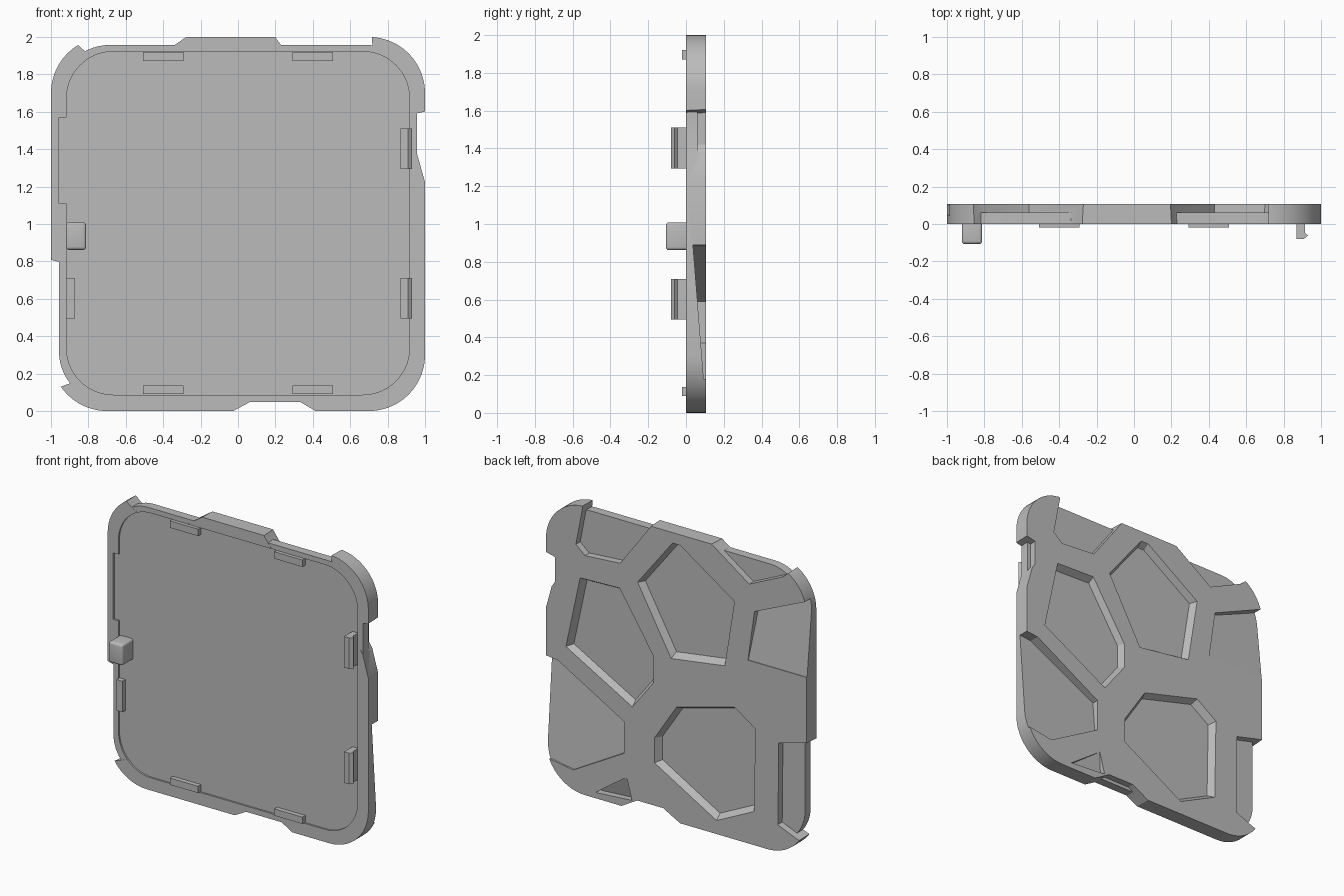
import bpy, bmesh
from math import sin, cos, pi

cube = bpy.data.objects.get("Cube")
if cube:
    bpy.data.objects.remove(cube, do_unlink=True)

BACK = 0.107    # rear face of the ridges
FLOOR = 0.062   # rear face of the thin base panel

grey = bpy.data.materials.new("matte grey")
grey.use_nodes = True
grey.diffuse_color = (0.5, 0.5, 0.5, 1)
grey.node_tree.nodes["Principled BSDF"].inputs["Base Color"].default_value = (0.5, 0.5, 0.5, 1)


def loft(name, loop_a, loop_b):
    """Closed solid between two matching loops of 3D points."""
    bm = bmesh.new()
    a = [bm.verts.new(p) for p in loop_a]
    b = [bm.verts.new(p) for p in loop_b]
    bm.faces.new(a)
    bm.faces.new(b[::-1])
    for i in range(len(a)):
        j = (i + 1) % len(a)
        bm.faces.new((a[i], b[i], b[j], a[j]))
    bmesh.ops.recalc_face_normals(bm, faces=bm.faces)
    mesh = bpy.data.meshes.new(name)
    bm.to_mesh(mesh)
    bm.free()
    mesh.materials.append(grey)
    ob = bpy.data.objects.new(name, mesh)
    bpy.context.collection.objects.link(ob)
    return ob


def slab(name, pts, y0, y1):
    """Extrude an (x, z) outline along y."""
    return loft(name, [(x, y0, z) for x, z in pts], [(x, y1, z) for x, z in pts])


def box(name, x0, x1, y0, y1, z0, z1):
    return slab(name, [(x0, z0), (x1, z0), (x1, z1), (x0, z1)], y0, y1)


def pocket(pts, floor, taper=1.0):
    """Cutter whose floor outline shrinks and whose depth may follow z."""
    cx = sum(p[0] for p in pts) / len(pts)
    cz = sum(p[1] for p in pts) / len(pts)
    low = [(cx + (x - cx) * taper, floor(z), cz + (z - cz) * taper) for x, z in pts]
    return loft("cutter", low, [(x, BACK + 0.006, z) for x, z in pts])


def rounded(half, z0, z1, r, n=14):
    pts = []
    corners = [(half - r, z1 - r), (r - half, z1 - r), (r - half, z0 + r), (half - r, z0 + r)]
    for k, (cx, cz) in enumerate(corners):
        for i in range(n + 1):
            t = pi / 2 * (k + i / n)
            pts.append((cx + r * cos(t), cz + r * sin(t)))
    return pts


def boolean(target, tool, operation):
    mod = target.modifiers.new("boolean", "BOOLEAN")
    mod.operation = operation
    mod.solver = "EXACT"
    mod.object = tool
    tool.hide_render = True
    bpy.context.view_layer.objects.active = target
    bpy.ops.object.modifier_apply(modifier=mod.name)
    bpy.data.objects.remove(tool, do_unlink=True)


def smooth(ob):
    bpy.ops.object.select_all(action="DESELECT")
    ob.select_set(True)
    bpy.context.view_layer.objects.active = ob
    bpy.ops.object.shade_smooth_by_angle(angle=0.4)


# Ridge layer, broken open where cells run off the edge
panel = slab("panel", rounded(1, 0, 2, 0.3), 0, BACK)
edge_cells = [
    [(0.72, 2.1), (0.72, 1.98), (0.77, 1.72), (0.7, 1.66), (0.43, 1.68), (0.2, 1.99), (0.14, 2.1)],
    [(-0.2, 2.1), (-0.27, 2), (-0.56, 1.8), (-0.82, 1.92), (-0.91, 2.0), (-0.91, 2.1)],
    [(-0.786, 0.76), (-0.98, 0.81), (-1.1, 0.84), (-1.1, 0.07), (-0.9, 0.14), (-0.78, 0.19)],
    [(-0.1, -0.05), (-0.03, 0), (0.1, 0.07), (0.3, 0.07), (0.42, 0), (0.5, -0.05)],
    [(1.1, 1.63), (0.93, 1.59), (0.93, 1.42), (0.955, 1.38), (1.0, 1.22), (1.1, 0.95)],
]
for pts in edge_cells:
    boolean(panel, pocket(pts, lambda z: -0.05, 0.97), "DIFFERENCE")

# Thin base behind the ridges
boolean(panel, slab("base", rounded(0.957, 0.047, 1.957, 0.27), 0.001, FLOOR), "UNION")

# Closed cells with sloping walls
closed_cells = [
    [(0.74, 1.5), (0.435, 1.51), (0.17, 1.1), (0.17, 0.92), (0.335, 0.705), (0.85, 0.99)],
    [(0.3, 1.585), (0.03, 1.93), (-0.03, 1.93), (-0.45, 1.65), (-0.375, 1.18), (0.04, 1.12)],
    [(0, 0.8), (-0.45, 0.92), (-0.61, 0.81), (-0.6, 0.23), (-0.31, 0.09), (0.17, 0.365), (0.17, 0.54)],
]
for pts in closed_cells:
    boolean(panel, pocket(pts, lambda z: FLOOR - 0.002, 0.92), "DIFFERENCE")

# Cells whose floors ramp up to the rear face
ramped = [
    ([(1.1, 0.9), (0.91, 0.88), (0.4, 0.59), (0.4, 0.37), (0.79, 0.15), (1.1, 0.2)],
     lambda z: 0.04 + (0.85 - z) * 0.08),
    ([(-0.6, 1.62), (-1.1, 1.84), (-1.1, 1.27), (-0.55, 1.27)],
     lambda z: 0.06 + (1.65 - z) * 0.11),
    ([(0.62, 0.04), (0.38, 0.21), (0.34, 0.06)],
     lambda z: 0.05 + z * 0.26),
]
for pts, floor in ramped:
    boolean(panel, pocket(pts, floor), "DIFFERENCE")

# Shallow front recess with a rim, and the open slot in the rim
boolean(panel, slab("recess", rounded(0.917, 0.087, 1.922, 0.25), -0.05, 0.012), "DIFFERENCE")
boolean(panel, box("slot", -0.957, -0.9, -0.05, 0.0125, 1.11, 1.57), "DIFFERENCE")
smooth(panel)

# Low locating tabs along the top, bottom and one side
for x in (-0.4, 0.4):
    side = "right" if x < 0 else "left"
    box("top_tab_" + side, x - 0.108, x + 0.108, -0.02, 0.03, 1.872, 1.92)
    box("bottom_tab_" + side, x - 0.108, x + 0.108, -0.02, 0.03, 0.09, 0.137)
box("side_tab", -0.919, -0.872, -0.02, 0.03, 0.495, 0.71)

# Hooked snap clips on the other side
hook = [(0.87, 0.03), (0.87, -0.08), (0.908, -0.08), (0.93, -0.062), (0.913, -0.045), (0.913, 0.03)]
for name, z0, z1 in (("upper_clip", 1.295, 1.51), ("lower_clip", 0.495, 0.71)):
    loft(name, [(x, y, z0) for x, y in hook], [(x, y, z1) for x, y in hook])

# Rounded latch block
latch = box("latch_block", -0.92, -0.812, -0.107, 0.03, 0.862, 1.008)
bevel = latch.modifiers.new("bevel", "BEVEL")
bevel.width = 0.016
bevel.segments = 4
bpy.context.view_layer.objects.active = latch
bpy.ops.object.modifier_apply(modifier=bevel.name)
smooth(latch)
